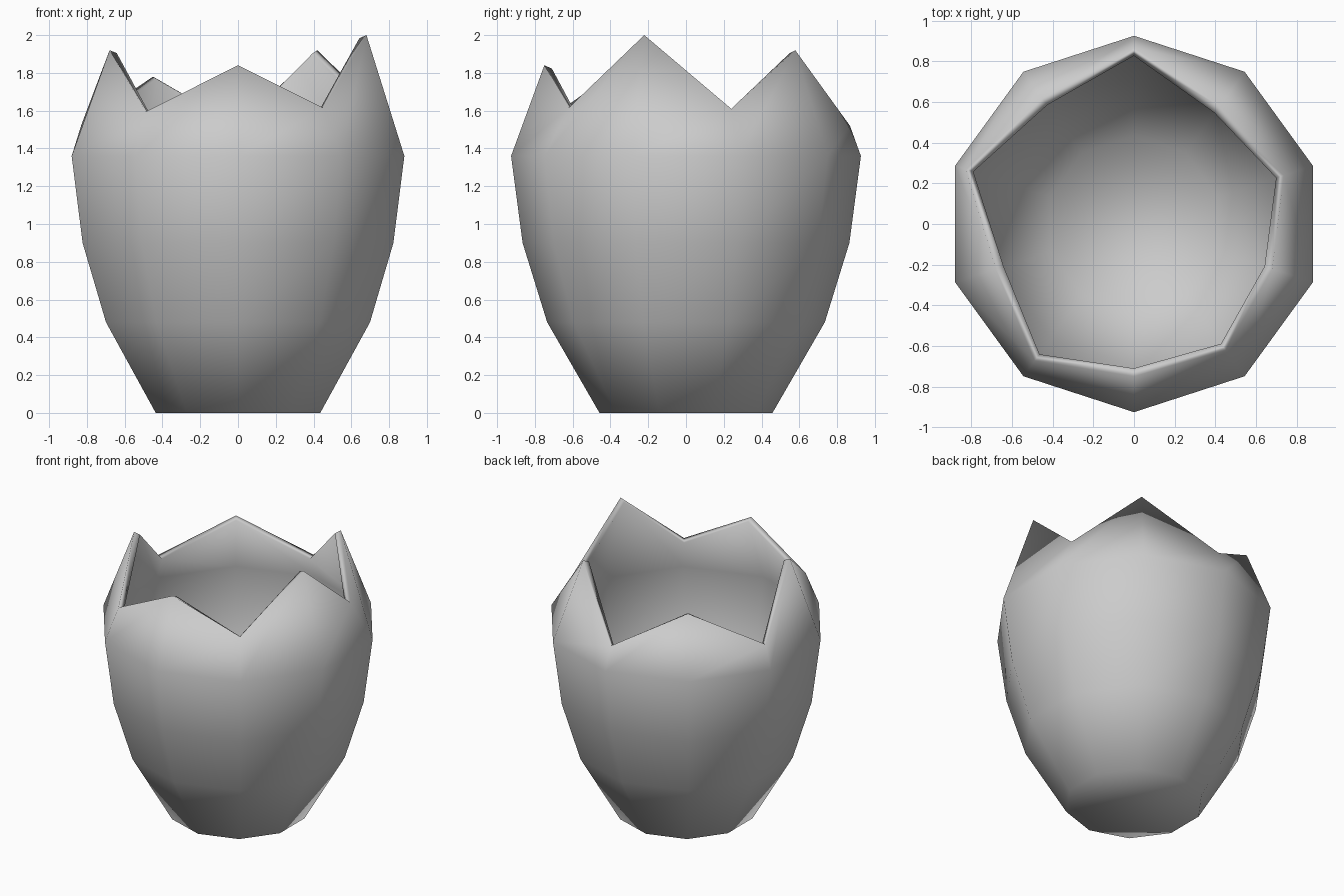
import bpy, bmesh
from math import cos, sin, radians

if "Cube" in bpy.data.objects:
    bpy.data.objects.remove(bpy.data.objects["Cube"])

SIDES = 10
THICKNESS = 0.043

# (radius, height) of the regular rings, bottom to widest
rings = [(0.458, 0.0), (0.735, 0.48), (0.865, 0.90), (0.926, 1.36)]

# (radius, height) of the jagged broken rim, counter-clockwise from the front
rim = [(0.75, 1.84), (0.768, 1.615), (0.715, 2.0), (0.775, 1.61), (0.715, 1.92),
       (0.868, 1.52), (0.765, 1.78), (0.872, 1.525), (0.715, 1.92), (0.832, 1.595)]


def ring_verts(bm, points):
    verts = []
    for i, (r, z) in enumerate(points):
        a = radians(-90 + 360 / SIDES * i)
        verts.append(bm.verts.new((r * cos(a), r * sin(a), z)))
    return verts


# Outer shell: stacked rings, closed base, open top
bm = bmesh.new()
levels = [ring_verts(bm, [p] * SIDES) for p in rings] + [ring_verts(bm, rim)]
for low, high in zip(levels, levels[1:]):
    for i in range(SIDES):
        j = (i + 1) % SIDES
        bm.faces.new((low[i], low[j], high[j], high[i]))
bm.faces.new(levels[0][::-1])
for f in bm.faces:
    f.smooth = True

mesh = bpy.data.meshes.new("broken_eggshell")
bm.to_mesh(mesh)
bm.free()
shell = bpy.data.objects.new("broken_eggshell", mesh)
bpy.context.collection.objects.link(shell)

# Wall thickness, grown inwards
wall = shell.modifiers.new("wall", 'SOLIDIFY')
wall.thickness = THICKNESS
wall.offset = -1
